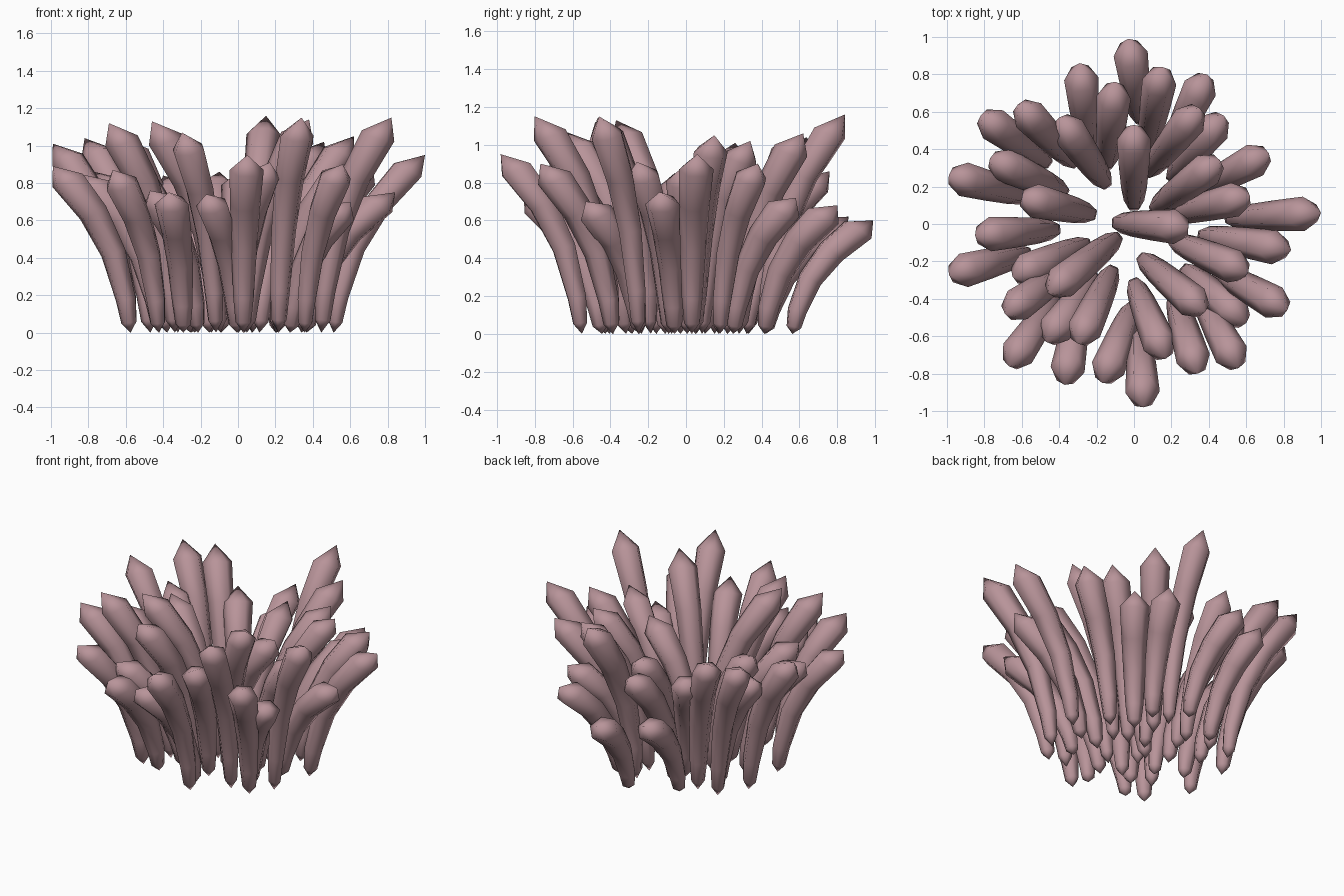
import bpy
import bmesh
from math import radians, cos, sin, pi
from mathutils import Vector

default_cube = bpy.data.objects.get("Cube")
if default_cube:
    bpy.data.objects.remove(default_cube, do_unlink=True)

SIDES = 6
REACH = .43          # how far a tentacle leans away from its foot

# Tentacle tips: x, y, height and, for some, a sideways shift of the foot
# and an extra reach
TIPS = [
    (-.03, .99, .6, -.05), (-.29, .86, .62, .1), (.15, .84, 1.16), (.39, .8, .68),
    (.48, .58, .72), (-.1, .76, .86, .1), (.35, .62, 1.06, .07), (0, .53, .86),
    (-.62, .64, 1.04), (-.82, .58, 1.04), (-.4, .57, .84), (-.99, .26, 1.01),
    (-.77, .35, .86), (-.6, .14, .9, 0, -.05), (-.85, -.06, .85), (-.99, -.27, .89),
    (-.46, -.37, 1.13, 0, .04), (-.65, -.28, .85), (-.69, -.48, 1.12),
    (-.47, -.63, .76), (-.67, -.76, .87, -.05), (-.3, -.64, 1.07),
    (-.37, -.86, .75, -.1), (-.17, -.85, .74, .08), (.05, -.98, .95),
    (.17, -.72, .91, -.07), (.34, -.8, 1.15, .05), (.56, -.77, .9, .06),
    (.38, -.47, 1.14, -.08), (.6, -.53, .7), (.82, -.46, 1.15), (.61, -.26, .91),
    (.84, -.14, .75, 0, .05), (1, .06, .95, 0, .06), (.29, -.02, .88, 0, -.05),
    (.62, .15, 1.05), (.72, .38, .9), (.46, .34, 1.02),
]

# Stations along a tentacle: fraction of height, fraction of lean, radius, levelling
STATIONS = [(.06, .02, .042, 0), (.2, .06, .055, 0), (.48, .22, .069, 0),
            (.72, .48, .081, .1), (.915, .81, .092, .6)]


def flat_material(name, colour):
    mat = bpy.data.materials.new(name)
    mat.use_nodes = True
    mat.diffuse_color = colour
    mat.node_tree.nodes["Principled BSDF"].inputs["Base Color"].default_value = colour
    return mat


def make_tentacle(name, mat, x, y, height, sway=0, extra=0):
    tip = Vector((x, y, 0))
    radial = tip.normalized()
    foot = tip - radial * (REACH + extra) + Vector((-radial.y, radial.x, 0)) * sway
    lean = tip - foot
    sideways = Vector((-lean.y, lean.x, 0)).normalized()

    def point(rise, part):
        return foot + lean * part + Vector((0, 0, rise * height))

    centres = [point(0, 0)] + [point(s[0], s[1]) for s in STATIONS] + [point(1, 1)]
    bm = bmesh.new()
    rings = []
    for i, (rise, part, radius, level) in enumerate(STATIONS):
        # each ring stands across the path, the upper ones turned level
        along = (centres[i + 2] - centres[i]).normalized()
        along = (along + Vector((0, 0, level))).normalized()
        across = sideways.cross(along)
        ring = []
        for k in range(SIDES):
            a = 2 * pi * k / SIDES
            offset = sideways * cos(a) + across * sin(a)
            ring.append(bm.verts.new(centres[i + 1] + offset * radius))
        rings.append(ring)
    bottom = bm.verts.new(centres[0])
    top = bm.verts.new(centres[-1])

    for k in range(SIDES):
        n = (k + 1) % SIDES
        for low, high in zip(rings, rings[1:]):
            bm.faces.new((low[k], low[n], high[n], high[k]))
        bm.faces.new((bottom, rings[0][n], rings[0][k]))
        bm.faces.new((rings[-1][k], rings[-1][n], top))
    bmesh.ops.recalc_face_normals(bm, faces=bm.faces)

    mesh = bpy.data.meshes.new(name)
    bm.to_mesh(mesh)
    bm.free()
    mesh.materials.append(mat)
    obj = bpy.data.objects.new(name, mesh)
    bpy.context.collection.objects.link(obj)
    return obj


# Cluster of tentacles fanning outward
rose = flat_material("dusty rose", (.48, .295, .32, 1))
tentacles = [make_tentacle(f"tentacle_{i + 1}", rose, *tip) for i, tip in enumerate(TIPS)]

# Smooth sides, crisp only at very sharp folds
bpy.ops.object.select_all(action="DESELECT")
for obj in tentacles:
    obj.select_set(True)
bpy.context.view_layer.objects.active = tentacles[0]
bpy.ops.object.shade_smooth_by_angle(angle=radians(65))
